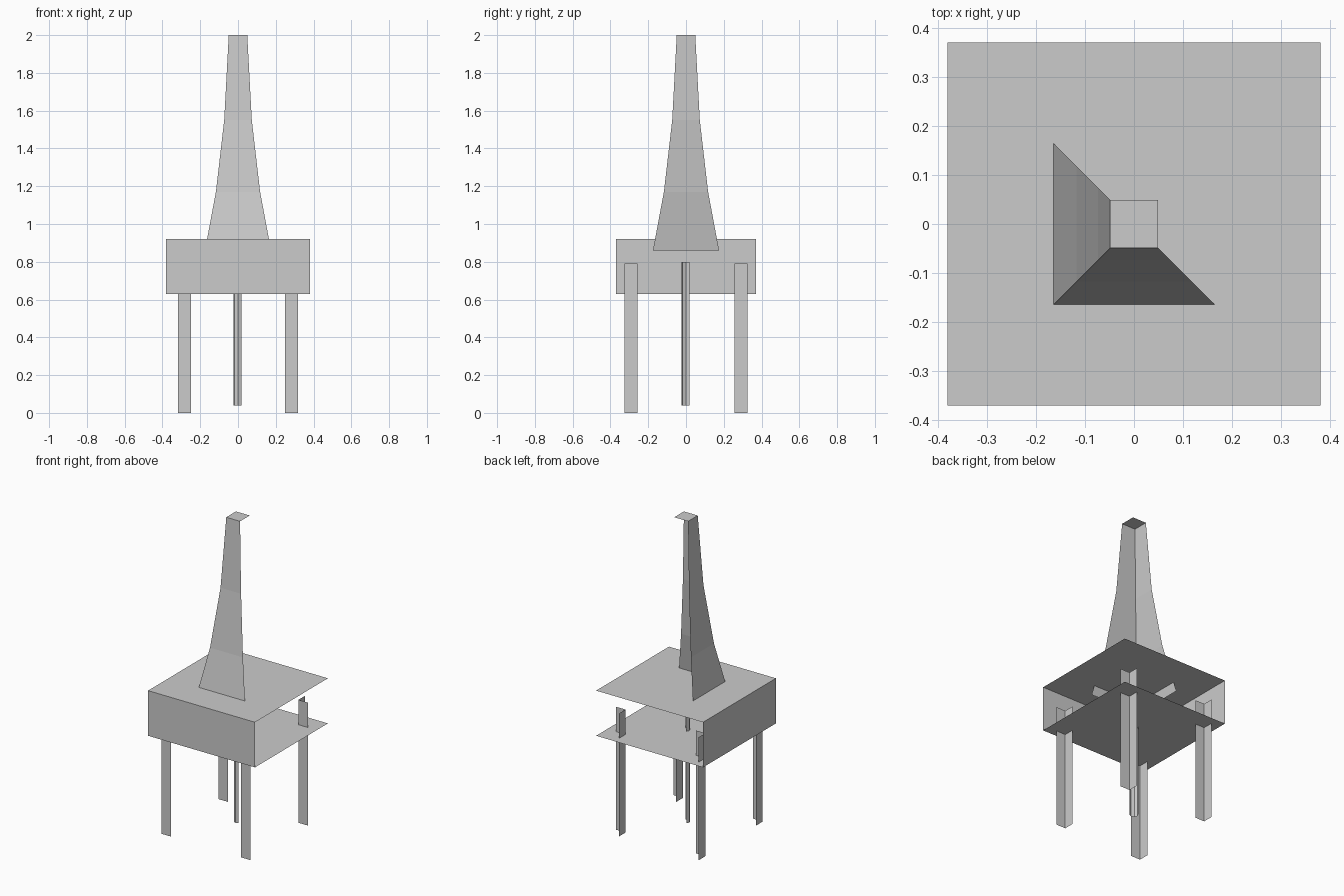
import bpy
import math

if "Cube" in bpy.data.objects:
    bpy.data.objects.remove(bpy.data.objects["Cube"])


def sheet(name, levels, corner=None, cap_top=False, cap_bottom=False, at=(0, 0)):
    """Loft an open outline through levels; each level is (z, outline)."""
    n = len(levels[0][1])
    verts = [(x, y, z) for z, outline in levels for x, y in outline]
    faces = [(r * n + i, r * n + i + 1, (r + 1) * n + i + 1, (r + 1) * n + i)
             for r in range(len(levels) - 1) for i in range(n - 1)]
    # flat caps need the fourth corner that the open walls leave out
    for wanted, row in ((cap_bottom, 0), (cap_top, len(levels) - 1)):
        if wanted:
            z, outline = levels[row]
            verts.append((outline[-1][0], outline[0][1], z))
            ring = list(range(row * n, row * n + n)) + [len(verts) - 1]
            faces.append(ring[::-1] if row == 0 else ring)
    mesh = bpy.data.meshes.new(name)
    mesh.from_pydata(verts, [], faces)
    obj = bpy.data.objects.new(name, mesh)
    obj.location = (at[0], at[1], 0)
    bpy.context.collection.objects.link(obj)
    return obj


def corner(hx, hy):
    """Left and front walls of a rectangle (the back and right stay open)."""
    return [(-hx, hy), (-hx, -hy), (hx, -hy)]


# Wide box body, open at the back and right
body = corner(0.38, 0.37)
sheet("body", [(0.63, body), (0.92, body)], cap_top=True, cap_bottom=True)

# Tapering spire, sunk slightly into the body
profile = [(0.86, 0.175), (1.17, 0.117), (1.55, 0.073), (2.0, 0.049)]
sheet("spire", [(z, corner(h, h)) for z, h in profile], cap_top=True)

# Four angle-section legs
leg = corner(0.034, 0.034)
for side, sx in (("left", -1), ("right", 1)):
    for end, sy in (("front", -1), ("back", 1)):
        sheet(f"{end}_{side}_leg", [(0, leg), (0.79, leg)],
              at=(sx * 0.284, sy * 0.291))

# Central pipe: the left and front half of an octagon
half = [(0.025 * math.cos(math.radians(a)), 0.025 * math.sin(math.radians(a)))
        for a in range(135, 316, 45)]
sheet("central_pipe", [(0.04, half), (0.80, half)])
